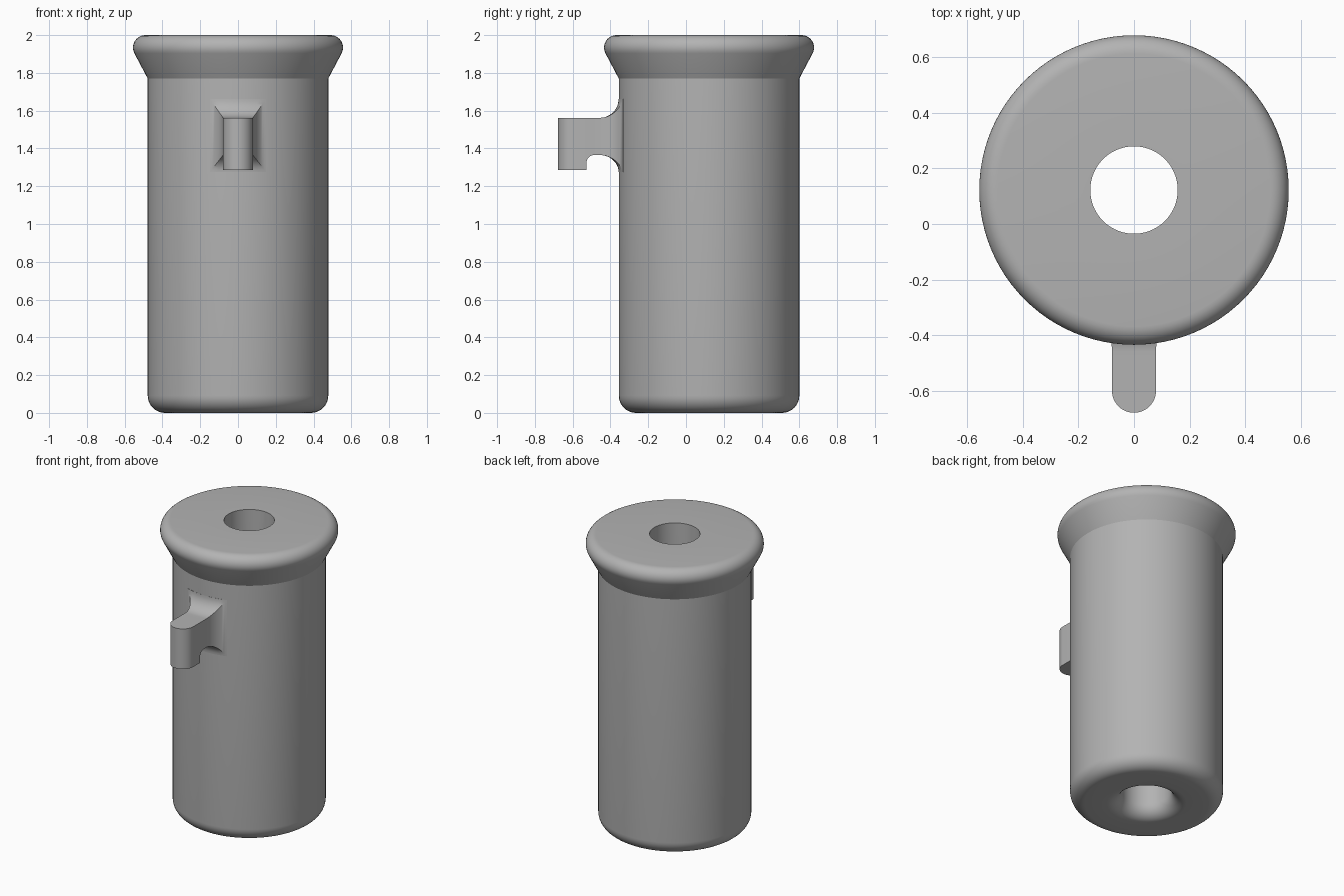
import bpy, bmesh
from math import sin, cos, radians, sqrt, pi

cube = bpy.data.objects.get("Cube")
if cube:
    bpy.data.objects.remove(cube, do_unlink=True)

grey = bpy.data.materials.new("matte_grey")
grey.use_nodes = True
COLOUR = (0.45, 0.45, 0.45, 1)
grey.diffuse_color = COLOUR
grey.node_tree.nodes["Principled BSDF"].inputs["Base Color"].default_value = COLOUR

AXIS_Y = 0.122
BODY_R = 0.478


def finish(bm, name):
    bmesh.ops.remove_doubles(bm, verts=bm.verts, dist=0.00005)
    bmesh.ops.recalc_face_normals(bm, faces=bm.faces)
    mesh = bpy.data.meshes.new(name)
    bm.to_mesh(mesh)
    bm.free()
    mesh.materials.append(grey)
    obj = bpy.data.objects.new(name, mesh)
    bpy.context.collection.objects.link(obj)
    bpy.ops.object.select_all(action='DESELECT')
    obj.select_set(True)
    bpy.context.view_layer.objects.active = obj
    bpy.ops.object.shade_smooth_by_angle(angle=radians(25))
    return obj


def arc(cx, cz, r, start, end, steps=10):
    angles = [radians(start + (end - start) * i / steps) for i in range(steps + 1)]
    return [(cx + r * cos(a), cz + r * sin(a)) for a in angles]


# Body: closed lathe profile with flared collar, rounded foot and through bore
BORE_R, FILLET = 0.157, 0.092
profile = [(BORE_R, 2.0)]
profile += arc(0.49, 1.934, 0.066, 90, -27.5)
profile += [(BODY_R, 1.77)]
profile += arc(BODY_R - FILLET, FILLET, FILLET, 0, -90)
profile += arc(BORE_R + FILLET, FILLET, FILLET, 270, 180)

bm = bmesh.new()
ring = [bm.verts.new((r, 0, z)) for r, z in profile]
edges = [bm.edges.new((a, b)) for a, b in zip(ring, ring[1:] + ring[:1])]
bmesh.ops.spin(bm, geom=ring + edges, cent=(0, 0, 0), axis=(0, 0, 1),
               angle=2 * pi, steps=96)
body = finish(bm, "body")
body.location.y = AXIS_Y

# Hook: lofted cross-sections, round nose, undercut notch and flared root
HALF_W, TOP, TIP_LOW, ARM_LOW = 0.079, 1.562, 1.285, 1.365
NOSE_Y, NOTCH_Y, NOTCH_R = -0.599, -0.527, 0.042
FLARE_Y, FLARE_R = -0.457, 0.1
SPAN = 8


def section(y, w, low, high, bend=0.0):
    """Rectangle across the arm, bent to follow the body as it reaches it."""
    xs = [w * (2 * i / SPAN - 1) for i in range(SPAN + 1)]
    loop = [(x, low) for x in xs] + [(x, high) for x in reversed(xs)]
    return [(x, y + bend * (BODY_R - sqrt(BODY_R ** 2 - x * x)), z) for x, z in loop]


sections = []
for i in range(13):
    a = radians(2 + 88 * i / 12)
    sections.append(section(NOSE_Y - HALF_W * cos(a), HALF_W * sin(a), TIP_LOW, TOP))
sections.append(section(NOTCH_Y - 0.0005, HALF_W, TIP_LOW, TOP))
for y, z in arc(NOTCH_Y + NOTCH_R, ARM_LOW - NOTCH_R, NOTCH_R, 180, 90, 8):
    sections.append(section(y, HALF_W, z, TOP))
for i in range(13):
    a = radians(90 * i / 12)
    grow = 1 - cos(a)
    sections.append(section(FLARE_Y + FLARE_R * sin(a), HALF_W + 0.07 * grow,
                            ARM_LOW - 0.09 * grow, TOP + FLARE_R * grow, sin(a)))
sections.append(section(-0.32, HALF_W + 0.07, ARM_LOW - 0.09, TOP + FLARE_R, 1))

bm = bmesh.new()
loops = [[bm.verts.new(p) for p in s] for s in sections]
for a, b in zip(loops, loops[1:]):
    for i in range(len(a)):
        j = (i + 1) % len(a)
        bm.faces.new((a[i], a[j], b[j], b[i]))
bm.faces.new(loops[0])
# Root cap in strips, hidden inside the body
end = loops[-1]
for i in range(SPAN):
    bm.faces.new((end[i], end[i + 1], end[-2 - i], end[-1 - i]))
finish(bm, "hook")
